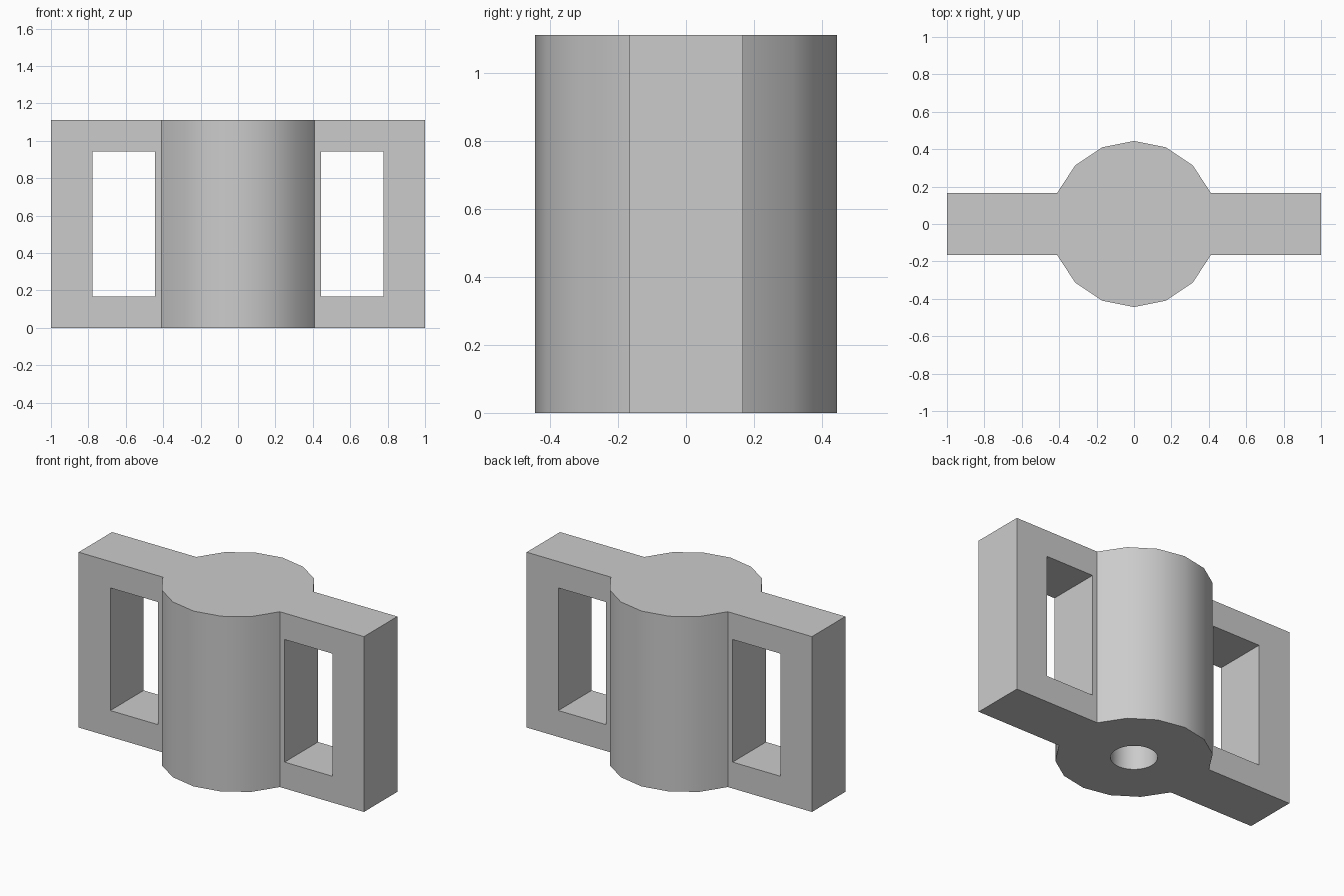
import bpy, bmesh, math

if "Cube" in bpy.data.objects:
    bpy.data.objects.remove(bpy.data.objects["Cube"])

HEIGHT = 1.111
HUB_R = 0.444
HALF_T = 0.167        # half thickness of the side wings

grey = bpy.data.materials.new("light_grey")
grey.diffuse_color = (0.6, 0.6, 0.6, 1)
grey.use_nodes = True
grey.node_tree.nodes["Principled BSDF"].inputs["Base Color"].default_value = grey.diffuse_color


def prism(name, points, z0, z1):
    """Extrude a flat outline from z0 up to z1."""
    bm = bmesh.new()
    face = bm.faces.new([bm.verts.new((x, y, z0)) for x, y in points])
    top = bmesh.ops.extrude_face_region(bm, geom=[face])["geom"]
    bmesh.ops.translate(bm, vec=(0, 0, z1 - z0),
                        verts=[v for v in top if isinstance(v, bmesh.types.BMVert)])
    bmesh.ops.recalc_face_normals(bm, faces=bm.faces)
    mesh = bpy.data.meshes.new(name)
    bm.to_mesh(mesh)
    bm.free()
    mesh.materials.append(grey)
    obj = bpy.data.objects.new(name, mesh)
    bpy.context.collection.objects.link(obj)
    return obj


def arc(radius, start, end, steps):
    angles = [math.radians(start + (end - start) * i / steps) for i in range(steps + 1)]
    return [(radius * math.cos(a), radius * math.sin(a)) for a in angles]


# Hub with two wings: right wing end, back arc, left wing end, front arc
hub_x = HUB_R * math.cos(math.radians(22.5))
back = [(hub_x, HALF_T)] + arc(HUB_R, 22.5, 157.5, 6)[1:-1] + [(-hub_x, HALF_T)]
half = [(1, HALF_T)] + back + [(-1, HALF_T)]
body = prism("winged_hub", half + [(-x, -y) for x, y in half], 0, HEIGHT)

# Cutters: a window through each wing and a blind bore from below
cutters = [prism("bore_cutter", arc(0.133, 0, 360, 32)[:-1], -0.1, 0.83)]
for side, name in ((-1, "left"), (1, "right")):
    a, b = side * 0.444, side * 0.778
    cutters.append(prism(name + "_window_cutter",
                         [(a, -0.3), (b, -0.3), (b, 0.3), (a, 0.3)], 0.167, 0.944))

for cutter in cutters:
    mod = body.modifiers.new(cutter.name, 'BOOLEAN')
    mod.operation = 'DIFFERENCE'
    mod.solver = 'EXACT'
    mod.object = cutter
    cutter.hide_render = True
    cutter.hide_set(True)

# Bake the cuts, then smooth the round walls
bpy.context.view_layer.objects.active = body
body.select_set(True)
for cutter in cutters:
    bpy.ops.object.modifier_apply(modifier=cutter.name)
    bpy.data.objects.remove(cutter)
bpy.ops.object.shade_smooth_by_angle(angle=math.radians(30))
